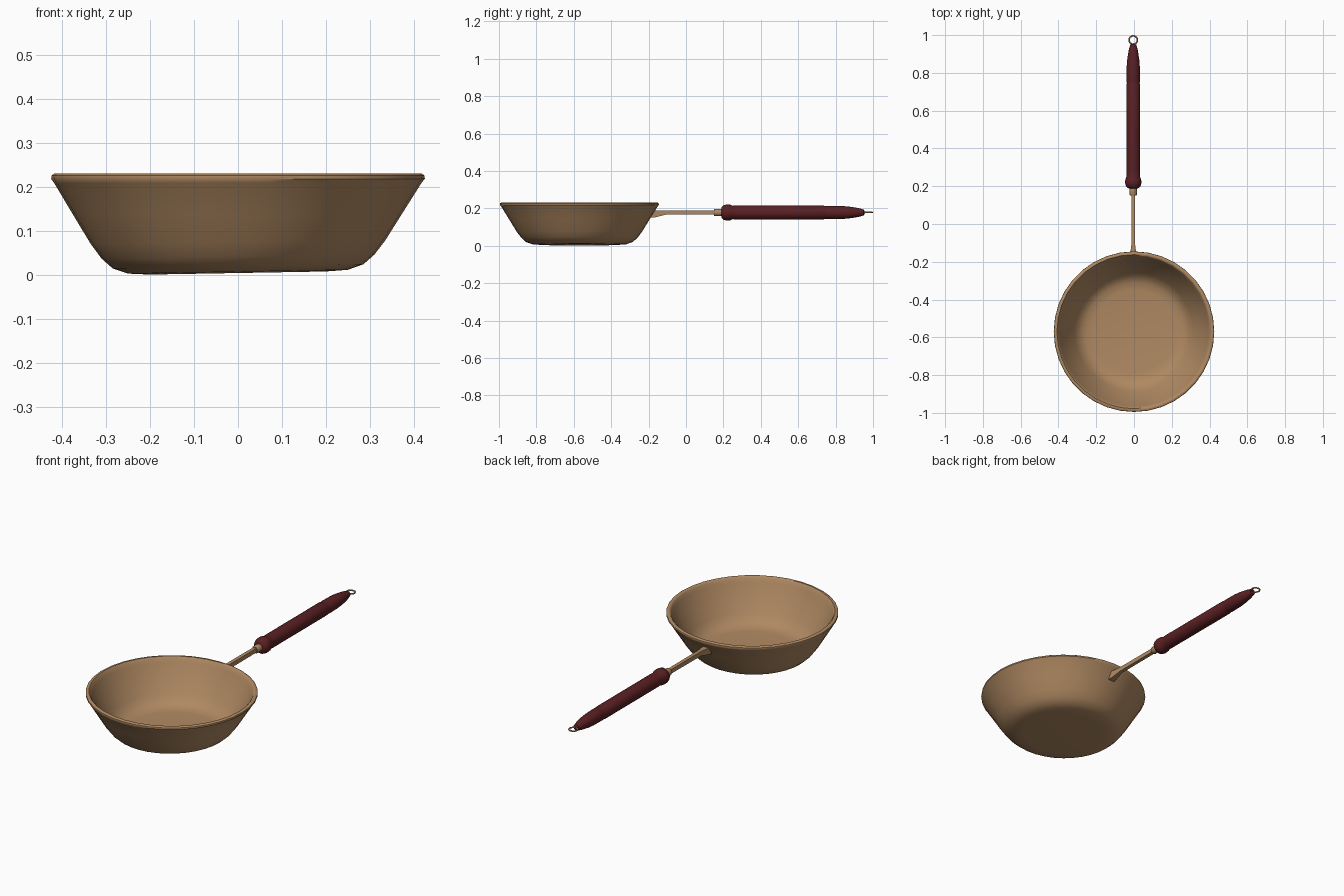
import bpy, bmesh, math
from mathutils import Matrix, Vector

cube = bpy.data.objects.get("Cube")
if cube:
    bpy.data.objects.remove(cube, do_unlink=True)


def material(name, rgb):
    m = bpy.data.materials.new(name)
    m.use_nodes = True
    m.diffuse_color = (*rgb, 1)
    bsdf = next(n for n in m.node_tree.nodes if n.type == "BSDF_PRINCIPLED")
    bsdf.inputs["Base Color"].default_value = (*rgb, 1)
    return m


tan = material("tan_copper", (0.43, 0.25, 0.122))
red = material("dark_red_wood", (0.105, 0.0145, 0.017))

AXIS_X, AXIS_Z = -0.004, 0.178     # handle centre line
PAN_Y = -0.57


def finish(name, bm, mat, angle=35):
    bmesh.ops.remove_doubles(bm, verts=bm.verts, dist=1e-5)
    bmesh.ops.recalc_face_normals(bm, faces=bm.faces)
    mesh = bpy.data.meshes.new(name)
    bm.to_mesh(mesh)
    bm.free()
    mesh.materials.append(mat)
    ob = bpy.data.objects.new(name, mesh)
    bpy.context.collection.objects.link(ob)
    bpy.ops.object.select_all(action="DESELECT")
    ob.select_set(True)
    bpy.context.view_layer.objects.active = ob
    bpy.ops.object.shade_smooth_by_angle(angle=math.radians(angle))
    return ob


def lathe(profile, steps):
    """Spin (radius, height) points around z."""
    bm = bmesh.new()
    verts = [bm.verts.new((r, 0, h)) for r, h in profile]
    edges = [bm.edges.new(pair) for pair in zip(verts, verts[1:])]
    bmesh.ops.spin(bm, geom=verts + edges, axis=(0, 0, 1), cent=(0, 0, 0),
                   angle=math.tau, steps=steps, use_merge=True)
    return bm


def along_handle(bm):
    """Turn z into y and move onto the handle centre line."""
    turn = Matrix.Rotation(-math.pi / 2, 4, "X")
    bm.transform(Matrix.Translation((AXIS_X, 0, AXIS_Z)) @ turn)


# Bowl: outer wall, rounded rim, inner wall
outer = [(0, 0.006), (0.2, 0.005), (0.25, 0.008), (0.285, 0.02), (0.31, 0.042),
         (0.335, 0.075), (0.375, 0.14), (0.418, 0.21)]
rim = [(0.425, 0.219), (0.424, 0.227), (0.418, 0.231), (0.408, 0.231), (0.402, 0.225)]
inner = [(0.395, 0.205), (0.35, 0.128), (0.315, 0.068), (0.29, 0.038),
         (0.26, 0.022), (0.22, 0.017), (0, 0.016)]
bm = lathe(outer + rim + inner, 36)
for v in bm.verts:                 # slightly uneven hammered base
    v.co.z += 0.018 * v.co.x * (1 - v.co.z / 0.231)
bm.transform(Matrix.Translation((0, PAN_Y, 0)))
finish("pan_bowl", bm, tan, 45)

# Handle shank: rectangular sections flaring into the bowl wall
sections = [(-0.19, -0.173, 0.018, 0.15, 0.19), (-0.16, -0.15, 0.015, 0.153, 0.19),
            (-0.11, -0.11, 0.01, 0.166, 0.19), (0.17, 0.17, 0.01, 0.167, 0.189)]
bm = bmesh.new()
rings = []
for y_low, y_top, half, low, top in sections:
    corners = [(-half, y_low, low), (half, y_low, low), (half, y_top, top), (-half, y_top, top)]
    rings.append([bm.verts.new(Vector(c) + Vector((AXIS_X, 0, 0))) for c in corners])
for a, b in zip(rings, rings[1:]):
    for i in range(4):
        j = (i + 1) % 4
        bm.faces.new((a[i], a[j], b[j], b[i]))
bm.faces.new(rings[0])
bm.faces.new(rings[-1])
finish("handle_shank", bm, tan)

# Ferrule between the shank and the grip
bm = lathe([(0, 0.15), (0.017, 0.15), (0.02, 0.155), (0.02, 0.182), (0.017, 0.2), (0, 0.2)], 12)
along_handle(bm)
finish("ferrule", bm, tan)

# Turned wooden grip with a collar, a groove and a tapered tip
grip = [(0, 0.188), (0.026, 0.189), (0.039, 0.2), (0.043, 0.218), (0.042, 0.236),
        (0.036, 0.25), (0.037, 0.28), (0.037, 0.5), (0.037, 0.735), (0.034, 0.745),
        (0.036, 0.76), (0.035, 0.83), (0.032, 0.87), (0.024, 0.92), (0.016, 0.95), (0, 0.958)]
bm = lathe(grip, 20)
along_handle(bm)
finish("wooden_grip", bm, red, 45)

# Hanging ring lying flat at the tip
RING_R, WIRE_R = 0.022, 0.004
bm = lathe([(RING_R + WIRE_R * math.cos(a), WIRE_R * math.sin(a))
            for a in (math.tau * i / 8 for i in range(9))], 24)
bm.transform(Matrix.Translation((AXIS_X, 1 - RING_R - WIRE_R, AXIS_Z)))
finish("hanging_ring", bm, tan, 60)
